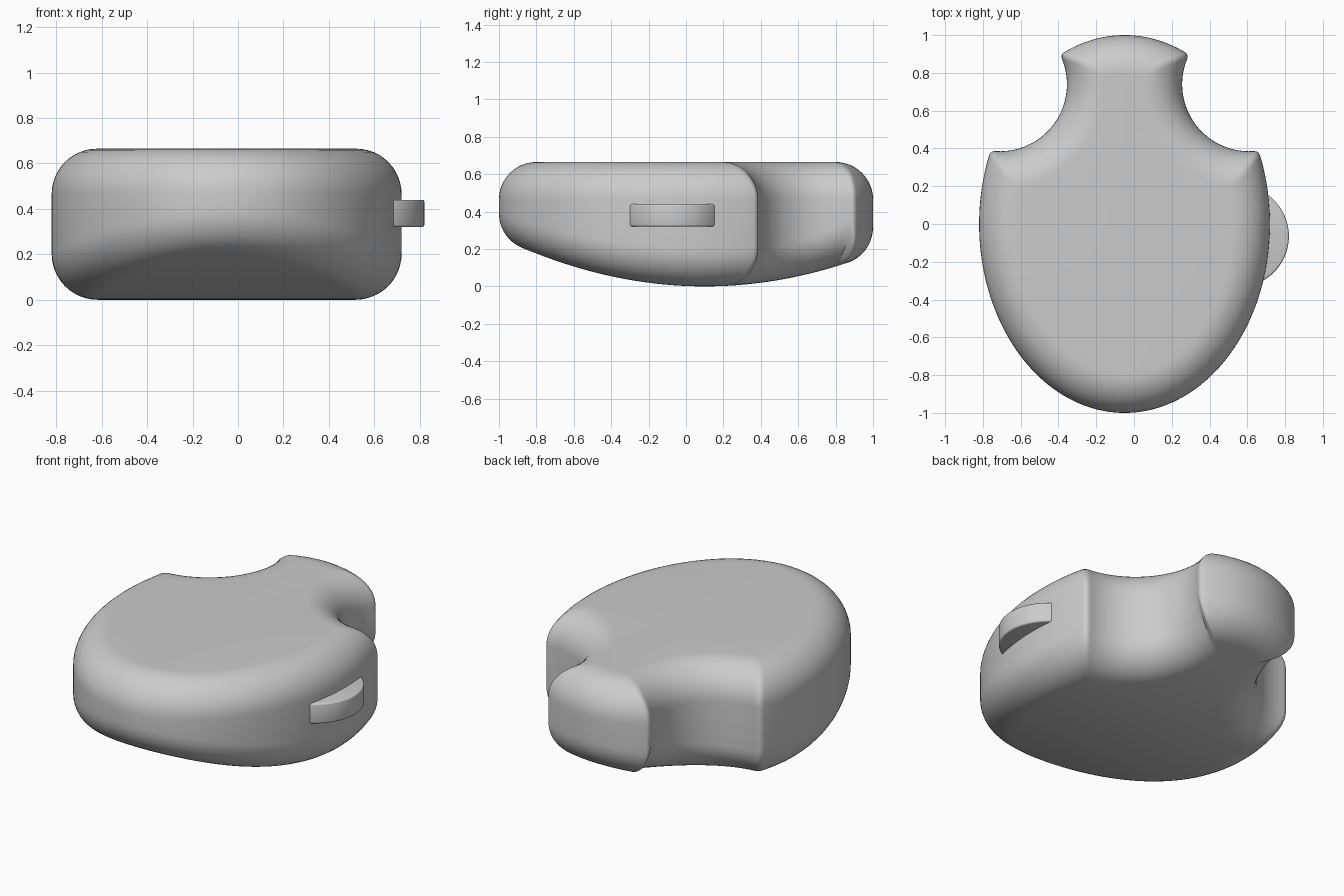
import bpy, bmesh, math
from mathutils import Vector

cube = bpy.data.objects.get("Cube")
if cube:
    bpy.data.objects.remove(cube, do_unlink=True)

HALF_W, HALF_L, TOP = 0.77, 1.0, 0.665       # body ellipse and height
BITE, BITE_R = Vector((0.66, 0.74)), 0.355   # round bite beside the neck
FILLET, CENTRE_X = 0.2, -0.05

grey = bpy.data.materials.new("plain_grey")
grey.use_nodes = True
colour = (0.6, 0.6, 0.6, 1)
grey.diffuse_color = colour
grey.node_tree.nodes["Principled BSDF"].inputs["Base Color"].default_value = colour


def finish(name, bm):
    bmesh.ops.remove_doubles(bm, verts=bm.verts, dist=1e-4)
    bmesh.ops.recalc_face_normals(bm, faces=bm.faces)
    mesh = bpy.data.meshes.new(name)
    bm.to_mesh(mesh)
    bm.free()
    mesh.materials.append(grey)
    obj = bpy.data.objects.new(name, mesh)
    bpy.context.collection.objects.link(obj)
    bpy.ops.object.select_all(action='DESELECT')
    obj.select_set(True)
    bpy.context.view_layer.objects.active = obj
    bpy.ops.object.shade_smooth_by_angle(angle=math.radians(35))
    return obj


def ellipse(t, inset):
    """Point and inward normal on the inset ellipse."""
    n = -Vector((math.cos(t) / HALF_W, math.sin(t) / HALF_L)).normalized()
    return Vector((HALF_W * math.cos(t), HALF_L * math.sin(t))) + n * inset, n


def bite(a, inset):
    n = Vector((math.cos(a), math.sin(a)))
    return BITE + n * (BITE_R + inset), n


def meet(outside, inside, inset):
    """Ellipse angle where the inset ellipse enters the bite."""
    for _ in range(40):
        mid = (outside + inside) / 2
        if (ellipse(mid, inset)[0] - BITE).length > BITE_R + inset:
            outside = mid
        else:
            inside = mid
    return outside


def corner(start, tip, end):
    """Small rounded corner between two curve samples."""
    out = []
    for k in range(1, 6):
        u = k / 6
        p = start[0] * (1 - u) ** 2 + tip * 2 * u * (1 - u) + end[0] * u * u
        out.append((p, start[1].lerp(end[1], u).normalized()))
    return out


def half_outline(inset):
    quarter = math.pi / 2
    inside = math.radians(45)
    t1, t2 = meet(0, inside, inset), meet(quarter, inside, inset)
    shoulder, neck = ellipse(t1, inset)[0], ellipse(t2, inset)[0]
    angle = lambda p: math.atan2(p.y - BITE.y, p.x - BITE.x) % (2 * math.pi)
    a1, a2 = angle(shoulder), angle(neck)
    trim = 0.03
    step = trim / (BITE_R + inset)
    lerp = lambda a, b, n: [a + (b - a) * i / n for i in range(n + 1)]
    front = [ellipse(t, inset) for t in lerp(-quarter, t1 - trim, 56)]
    side = [bite(a, inset) for a in lerp(a1 - step, a2 + step, 28)]
    back = [ellipse(t, inset) for t in lerp(t2 + trim, quarter, 16)]
    return (front + corner(front[-1], shoulder, side[0]) + side
            + corner(side[-1], neck, back[0]) + back)


def belly(y):
    return (y - 0.1) ** 2 / 4.6


def lower_z(p, n, inset):
    """Rolling-ball fillet between the wall and the curved belly."""
    out = FILLET - inset
    c = p + n * out
    slope = (c.y - 0.1) / 2.3 * n.y
    root = math.sqrt(1 + slope * slope)
    if out < -slope * FILLET / root:
        return belly(p.y)
    return belly(c.y) + FILLET * root - math.sqrt(max(0, FILLET ** 2 - out ** 2))


# Body: half shell lofted through inset outlines, then mirrored
bm = bmesh.new()
STEPS = 12
angles = [math.pi / 2 * i / STEPS for i in range(STEPS + 1)]
rows = []
for a in angles:
    d = FILLET * (1 - math.sin(a))
    rows.append([bm.verts.new((p.x, p.y, lower_z(p, n, d))) for p, n in half_outline(d)])
for a in angles:
    d = FILLET * (1 - math.cos(a))
    z = TOP - FILLET + FILLET * math.sin(a)
    rows.append([bm.verts.new((p.x, p.y, z)) for p, n in half_outline(d)])
axis = lambda row: [bm.verts.new((0, v.co.y, v.co.z)) for v in row]
rows = [axis(rows[0])] + rows + [axis(rows[-1])]
for low, high in zip(rows, rows[1:]):
    for j in range(len(low) - 1):
        bm.faces.new((low[j], low[j + 1], high[j + 1], high[j]))
for v in bm.verts:
    if abs(v.co.x) < 1e-4:
        v.co.x = 0
body = finish("body", bm)
body.location.x = CENTRE_X
mirror = body.modifiers.new("mirror", 'MIRROR')
mirror.merge_threshold = 0.0005

# Side wheel: a thin disc peeking out of the left wall
bm = bmesh.new()
bmesh.ops.create_cone(bm, cap_ends=True, segments=96, radius1=0.27, radius2=0.27, depth=0.12)
rims = [e for e in bm.edges if abs(e.verts[0].co.z - e.verts[1].co.z) < 1e-5]
bmesh.ops.bevel(bm, geom=rims, offset=0.01, segments=3, profile=0.5, affect='EDGES')
wheel = finish("side_wheel", bm)
wheel.location = (0.55, -0.065, 0.38)
